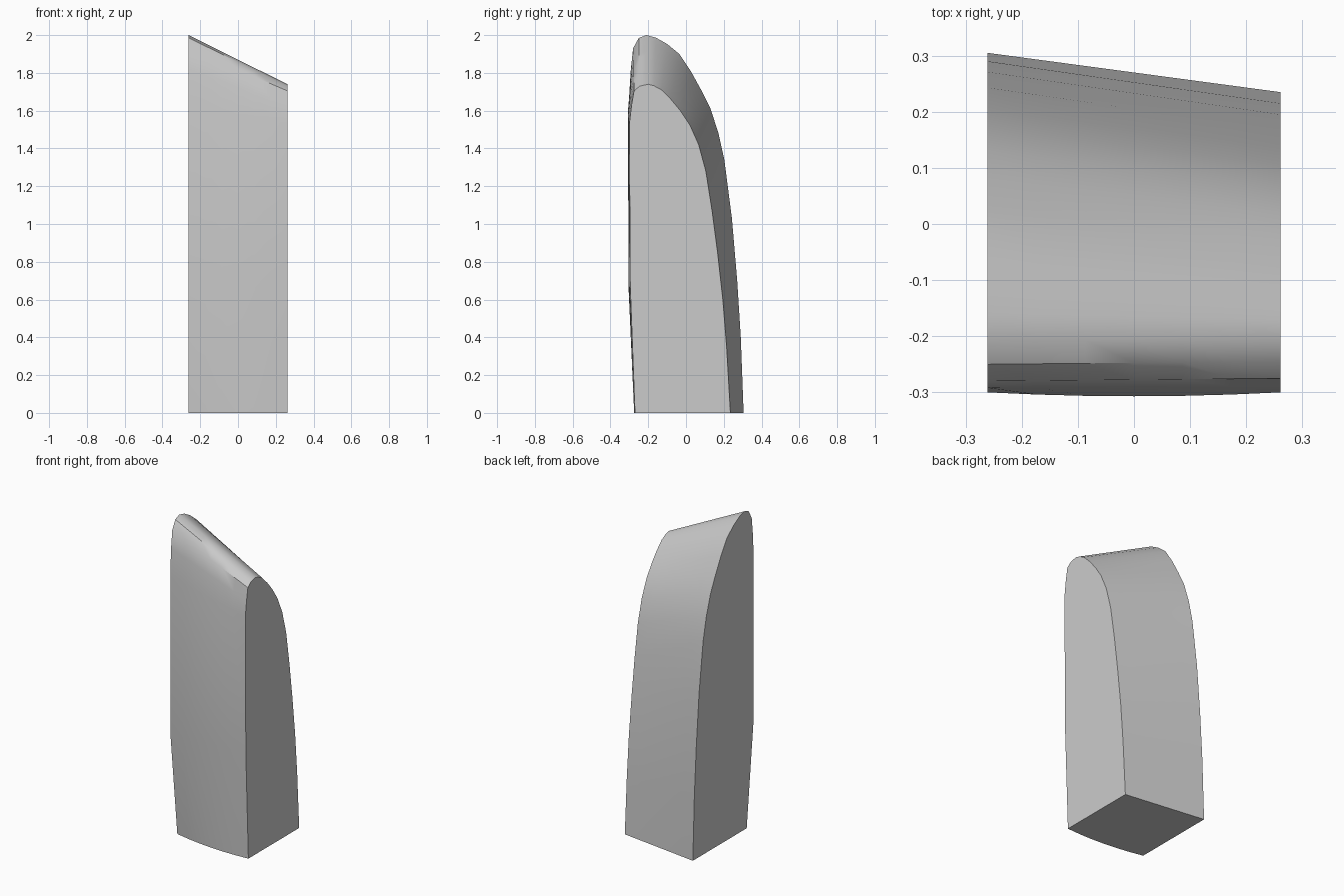
import bpy, bmesh, math

if "Cube" in bpy.data.objects:
    bpy.data.objects.remove(bpy.data.objects["Cube"])

# Side outlines as (y, z), from bottom back, over the tip, to bottom front
LEFT = [(.305, 0), (.29, .4), (.271, .7), (.243, 1.03), (.203, 1.34), (.172, 1.48),
        (.13, 1.61), (.08, 1.71), (.025, 1.81), (-.035, 1.9), (-.1, 1.953),
        (-.16, 1.987), (-.21, 2.0), (-.25, 1.985), (-.28, 1.93), (-.292, 1.82),
        (-.30, 1.65), (-.30, .67), (-.23, 0)]
RIGHT = [(.235, 0), (.215, .35), (.195, .6), (.167, .85), (.138, 1.07), (.105, 1.28),
         (.067, 1.42), (.02, 1.525), (-.03, 1.6), (-.08, 1.66), (-.13, 1.71),
         (-.17, 1.732), (-.20, 1.74), (-.245, 1.73), (-.275, 1.705), (-.288, 1.63),
         (-.30, 1.53), (-.295, .67), (-.27, 0)]
HALF_WIDTH = 0.261
STEPS = 6

bm = bmesh.new()
rings = []
for s in range(STEPS + 1):
    t = s / STEPS
    ring = []
    for i, ((y0, z0), (y1, z1)) in enumerate(zip(LEFT, RIGHT)):
        y = y0 + (y1 - y0) * t
        # Gentle bulge across the front face, stronger at the base
        bulge = .02 if i == 18 else .007 if i >= 16 else 0
        y -= bulge * 4 * t * (1 - t)
        ring.append(bm.verts.new((HALF_WIDTH * (2 * t - 1), y, z0 + (z1 - z0) * t)))
    rings.append(ring)

# Curved skin and flat base
n = len(LEFT)
for a, b in zip(rings, rings[1:]):
    for i in range(n):
        j = (i + 1) % n
        bm.faces.new((a[i], a[j], b[j], b[i]))
# Flat sides
bm.faces.new(rings[0])
bm.faces.new(rings[-1])
bmesh.ops.recalc_face_normals(bm, faces=bm.faces)

mesh = bpy.data.meshes.new("tapered_block")
bm.to_mesh(mesh)
bm.free()
block = bpy.data.objects.new("tapered_block", mesh)
bpy.context.collection.objects.link(block)
bpy.context.view_layer.objects.active = block
block.select_set(True)
bpy.ops.object.shade_smooth_by_angle(angle=math.radians(35))
